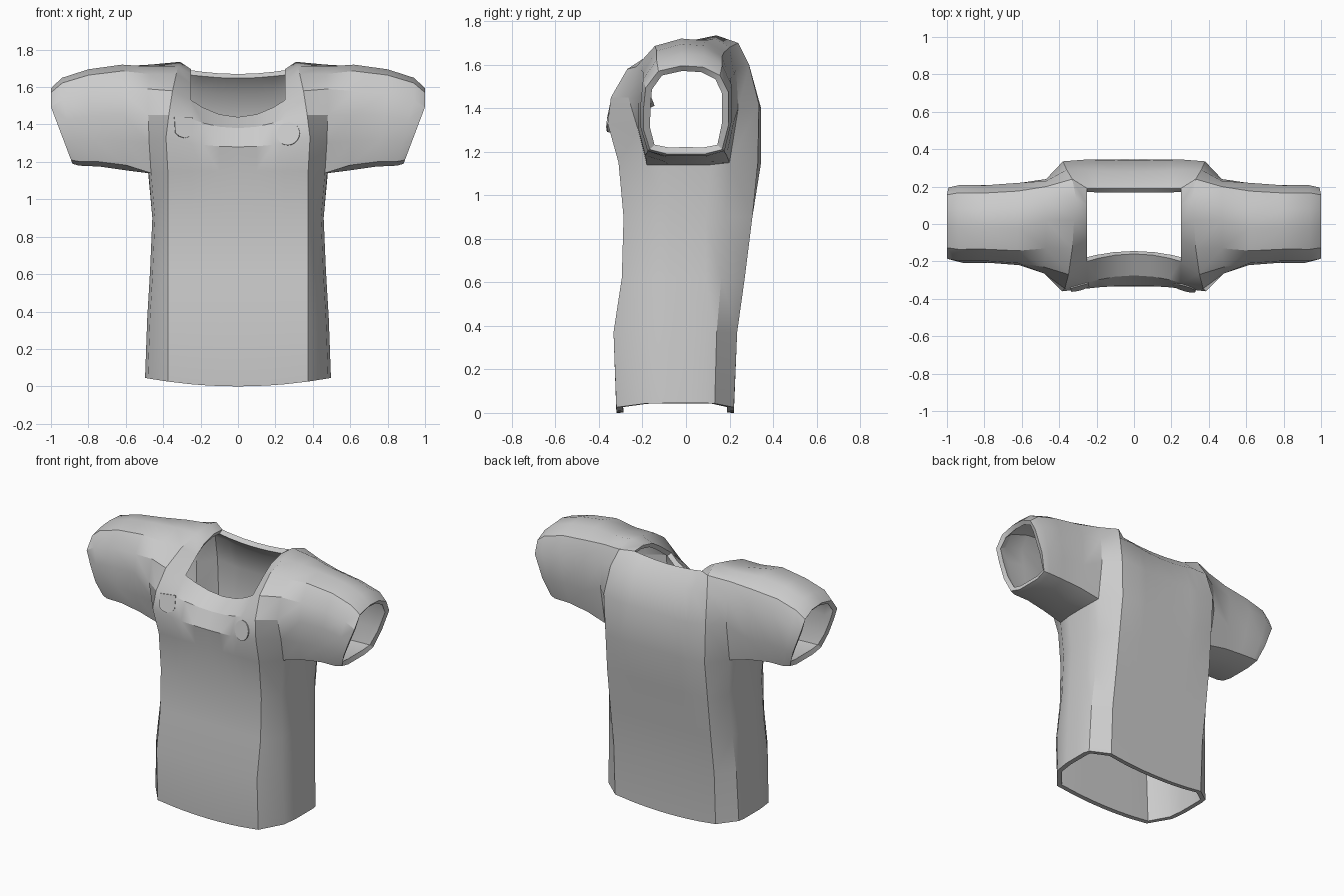
import bpy, bmesh, math
from mathutils import Vector

cube = bpy.data.objects.get("Cube")
if cube:
    bpy.data.objects.remove(cube, do_unlink=True)

# One plain cloth colour
cloth = bpy.data.materials.new("grey cloth")
cloth.use_nodes = True
grey = (0.6, 0.6, 0.6, 1)
cloth.diffuse_color = grey
cloth.node_tree.nodes["Principled BSDF"].inputs["Base Color"].default_value = grey


def make_object(name, bm):
    mesh = bpy.data.meshes.new(name)
    bm.to_mesh(mesh)
    bm.free()
    mesh.materials.append(cloth)
    obj = bpy.data.objects.new(name, mesh)
    bpy.context.collection.objects.link(obj)
    return obj


def activate(obj):
    bpy.ops.object.select_all(action='DESELECT')
    obj.select_set(True)
    bpy.context.view_layer.objects.active = obj


# Profiles run from the chest, over the shoulder, and down the back
NECK_X = 0.25
centre_front = [(-.31, 1.15), (-.33, 1.28), (-.275, 1.38), (-.16, 1.44)]
centre_back = [(.19, 1.67), (.28, 1.58), (.34, 1.4), (.345, 1.15)]
neck = [(-.31, 1.15), (-.345, 1.3), (-.315, 1.43), (-.2, 1.53), (-.08, 1.62),
        (0, 1.67), (.1, 1.695), (.19, 1.69), (.29, 1.6), (.345, 1.4), (.345, 1.15)]
pad = [(.375, -.31, 1.15), (.385, -.36, 1.33), (.37, -.345, 1.45), (.35, -.27, 1.58),
       (.33, -.13, 1.67), (.32, .02, 1.71), (.31, .14, 1.735), (.33, .24, 1.7),
       (.36, .29, 1.6), (.38, .335, 1.42), (.37, .33, 1.15)]
# The armhole is a closed loop, its last three points under the arm
arm = [(.465, -.18, 1.14), (.475, -.22, 1.3), (.48, -.265, 1.45), (.48, -.23, 1.59),
       (.47, -.13, 1.67), (.47, .02, 1.71), (.47, .13, 1.72), (.47, .2, 1.68),
       (.47, .23, 1.58), (.47, .24, 1.4), (.465, .2, 1.15),
       (.478, .11, 1.14), (.48, .02, 1.14), (.478, -.08, 1.14)]

bm = bmesh.new()


def add(points):
    return [bm.verts.new(p) if p else None for p in points]


def skin(a, b, closed=False):
    """Join two rows of vertices with quads, leaving gaps where points are missing."""
    count = len(a)
    for i in range(count if closed else count - 1):
        j = (i + 1) % count
        quad = (a[i], a[j], b[j], b[i])
        if all(quad):
            bm.faces.new(quad)


# Upper body: columns from the middle out to the armhole, open at the neck
columns = []
centre = centre_front + [None] * 3 + centre_back
for t in (0, .4, .75):
    column = []
    for c, n in zip(centre, neck):
        if c is None:
            column.append(None)
        else:
            y, z = Vector(c).lerp(Vector(n), t ** 2)
            column.append((NECK_X * t, y, z))
    columns.append(add(column))
columns.append(add([(NECK_X, y, z) for y, z in neck]))
columns.append(add(pad))
armhole = add(arm)
columns.append(armhole[:len(neck)])
for left, right in zip(columns, columns[1:]):
    skin(left, right)

# Lower body: half rings of the same layout, from the armpit to the hem
upper = [c[0] for c in columns] + armhole[:-4:-1] + [c[-1] for c in reversed(columns)]
panel = [v.co.x for v in upper[:5]]
for z, front, back, side in [(.9, -.287, .305, .458), (.62, -.295, .27, .47),
                             (.37, -.333, .235, .485), (0, -.32, .22, .497)]:
    ring = [(x, front, z) for x in panel]
    ring += [(side * .97, front * .6, z), (side, -.08, z), (side, .02, z),
             (side, .09, z), (side * .98, back * .6, z)]
    ring += [(x, back, z) for x in reversed(panel)]
    if z == 0:
        ring = [(x, y, .045 * (x / side) ** 2) for x, y, _ in ring]
    lower = add(ring)
    skin(upper, lower)
    upper = lower

# Sleeve: rounded rings from the armhole to a slanted cuff
outline = [(-.85, -.9), (-1, -.45), (-1, .05), (-.95, .5), (-.65, .88), (-.1, 1),
           (.4, .97), (.8, .78), (1, .4), (1, -.35), (.85, -.9),
           (.45, -1), (0, -1), (-.45, -1)]
previous = armhole
for x_low, x_high, half, low, high in [(.6, .62, .22, 1.155, 1.72),
                                       (.74, .8, .207, 1.175, 1.695),
                                       (.85, .94, .208, 1.18, 1.65),
                                       (.885, 1, .195, 1.19, 1.595)]:
    ring = []
    for u, v in outline:
        x = x_low + (x_high - x_low) * min(1, (v + 1) / 1.5)
        ring.append((x, u * half, low + (high - low) * (v + 1) / 2))
    current = add(ring)
    skin(previous, current, closed=True)
    previous = current

# Turn all faces outward
bmesh.ops.recalc_face_normals(bm, faces=bm.faces)
chest = min(bm.faces, key=lambda f: f.calc_center_median().y)
if chest.normal.y > 0:
    bmesh.ops.reverse_faces(bm, faces=bm.faces)

# Mirror the half and give the cloth its thickness
shirt = make_object("shirt", bm)
mirror = shirt.modifiers.new("mirror", 'MIRROR')
mirror.use_clip = True
thick = shirt.modifiers.new("cloth thickness", 'SOLIDIFY')
thick.thickness = 0.032
thick.offset = -1
activate(shirt)
for modifier in ("mirror", "cloth thickness"):
    bpy.ops.object.modifier_apply(modifier=modifier)
bpy.ops.object.shade_smooth_by_angle(angle=math.radians(32))
bpy.context.view_layer.update()


# Thin plain patches lying on the chest
def patch(name, x, z, shape):
    hit, spot, normal, _ = shirt.ray_cast(Vector((x, -2, z)), Vector((0, 1, 0)))
    if not hit:
        return
    bm = bmesh.new()
    face = bm.faces.new([bm.verts.new((px, py, 0)) for px, py in shape])
    extruded = bmesh.ops.extrude_face_region(bm, geom=[face])
    top = [g for g in extruded["geom"] if isinstance(g, bmesh.types.BMVert)]
    bmesh.ops.translate(bm, verts=top, vec=(0, 0, .006))
    bmesh.ops.recalc_face_normals(bm, faces=bm.faces)
    obj = make_object(name, bm)
    obj.rotation_euler = normal.to_track_quat('Z', 'Y').to_euler()
    obj.location = spot


disc = [(.063 * math.cos(a * math.tau / 24), .063 * math.sin(a * math.tau / 24))
        for a in range(24)]
shield = [(-.05, .055), (-.05, -.03), (-.03, -.05), (0, -.06),
          (.03, -.05), (.05, -.03), (.05, .055)]
patch("left_round_patch", .27, 1.35, disc)
patch("right_shield_patch", -.29, 1.385, shield)
